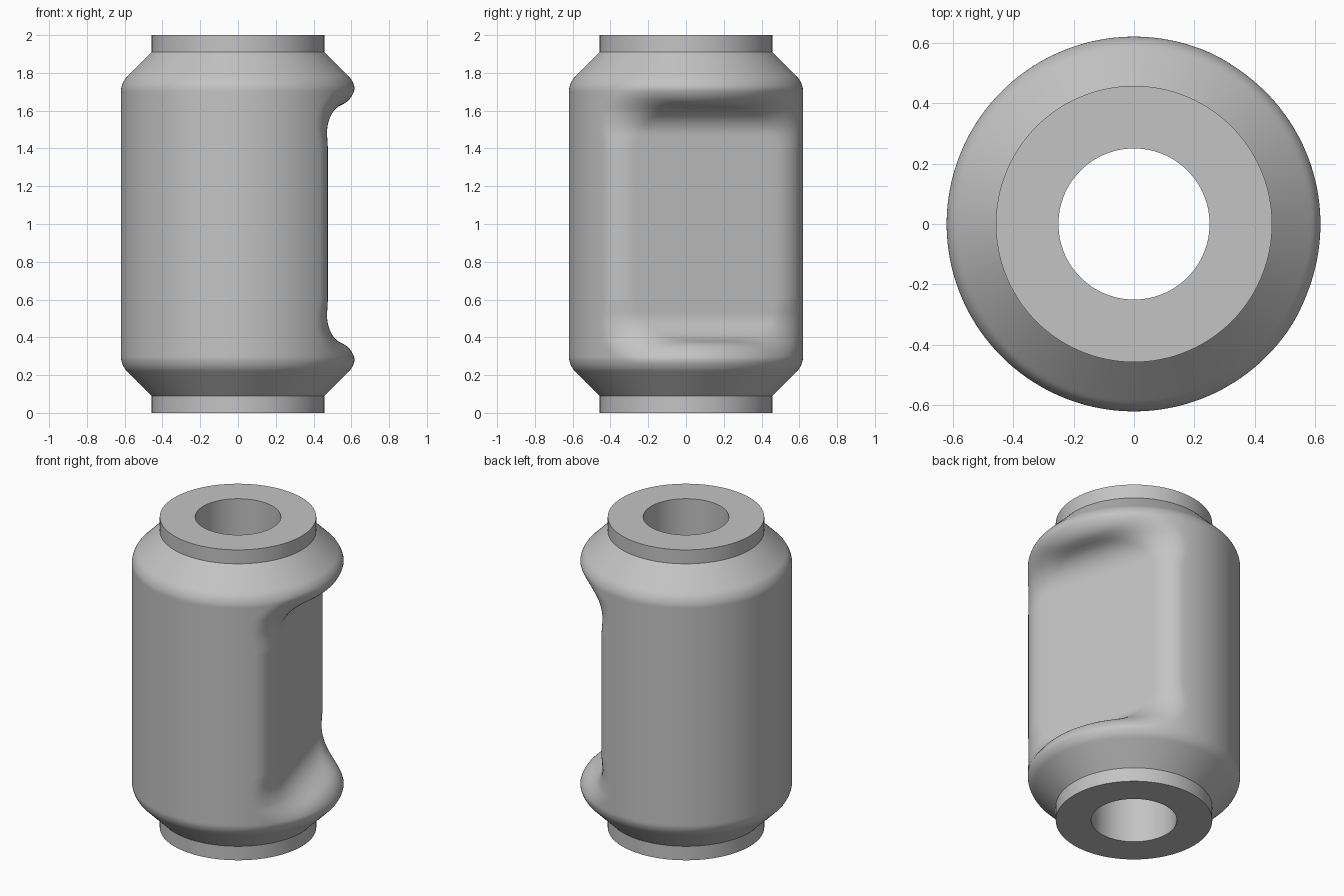
import bpy, bmesh, math
from mathutils import Vector

# Remove the default object
cube = bpy.data.objects.get("Cube")
if cube:
    bpy.data.objects.remove(cube, do_unlink=True)

SEGMENTS, RINGS = 192, 200
BORE, COLLAR, BODY = 0.25, 0.457, 0.62      # radii
COLLAR_H, HEIGHT = 0.09, 2.0
POCKET_DIR = math.radians(16)               # direction the flat faces
FLAT, POCKET_HALF, COVE = 0.375, 0.62, 0.15  # flat distance, half height, inner fillet


def round_max(a, b, k):
    """Intersection of two distances with a rounded edge."""
    return min(-k, max(a, b)) + math.hypot(max(a + k, 0), max(b + k, 0))


def body_distance(r, z, angle):
    """Distance to the chamfered body with its coved flat pocket."""
    h = abs(z - HEIGHT / 2)
    chamfer = (r - COLLAR - (HEIGHT / 2 - COLLAR_H - h)) * math.sqrt(0.5)
    shell = round_max(r - BODY, chamfer, 0.03)
    u = r * math.cos(angle - POCKET_DIR)
    qx, qz = FLAT + COVE - u, h - (POCKET_HALF - COVE)
    pocket = min(max(qx, qz), 0) + math.hypot(max(qx, 0), max(qz, 0)) - COVE
    rim = 0.075 + 0.045 * min(max((h - 0.4) / 0.2, 0), 1)
    return round_max(shell, -pocket, rim)


def body_radius(z, angle):
    lo, hi = 0.3, 0.7
    for _ in range(18):
        mid = (lo + hi) / 2
        if body_distance(mid, z, angle) < 0:
            lo = mid
        else:
            hi = mid
    return lo


# Closed section: bore, collar, body rings, collar, bore
section = [(BORE, 0), (COLLAR, 0), (COLLAR, COLLAR_H)]
span = HEIGHT - 2 * COLLAR_H
section += [(None, COLLAR_H + span * i / RINGS) for i in range(1, RINGS)]
section += [(COLLAR, HEIGHT - COLLAR_H), (COLLAR, HEIGHT), (BORE, HEIGHT)]

bm = bmesh.new()
rings = []
for radius, z in section:
    ring = []
    for i in range(SEGMENTS):
        a = math.tau * i / SEGMENTS
        r = radius if radius else body_radius(z, a)
        ring.append(bm.verts.new(Vector((r * math.cos(a), r * math.sin(a), z))))
    rings.append(ring)
for j, ring in enumerate(rings):
    above = rings[(j + 1) % len(rings)]
    for i in range(SEGMENTS):
        n = (i + 1) % SEGMENTS
        bm.faces.new((ring[i], ring[n], above[n], above[i]))
bmesh.ops.recalc_face_normals(bm, faces=bm.faces)

mesh = bpy.data.meshes.new("sleeve_body")
bm.to_mesh(mesh)
bm.free()
sleeve = bpy.data.objects.new("sleeve_body", mesh)
bpy.context.collection.objects.link(sleeve)

# Plain grey material
grey = bpy.data.materials.new("plain_grey")
grey.use_nodes = True
colour = (0.55, 0.55, 0.55, 1)
grey.diffuse_color = colour
grey.node_tree.nodes["Principled BSDF"].inputs["Base Color"].default_value = colour
mesh.materials.append(grey)

# Smooth shading with crisp collar and bore edges
bpy.ops.object.select_all(action='DESELECT')
sleeve.select_set(True)
bpy.context.view_layer.objects.active = sleeve
bpy.ops.object.shade_smooth_by_angle(angle=math.radians(35))
